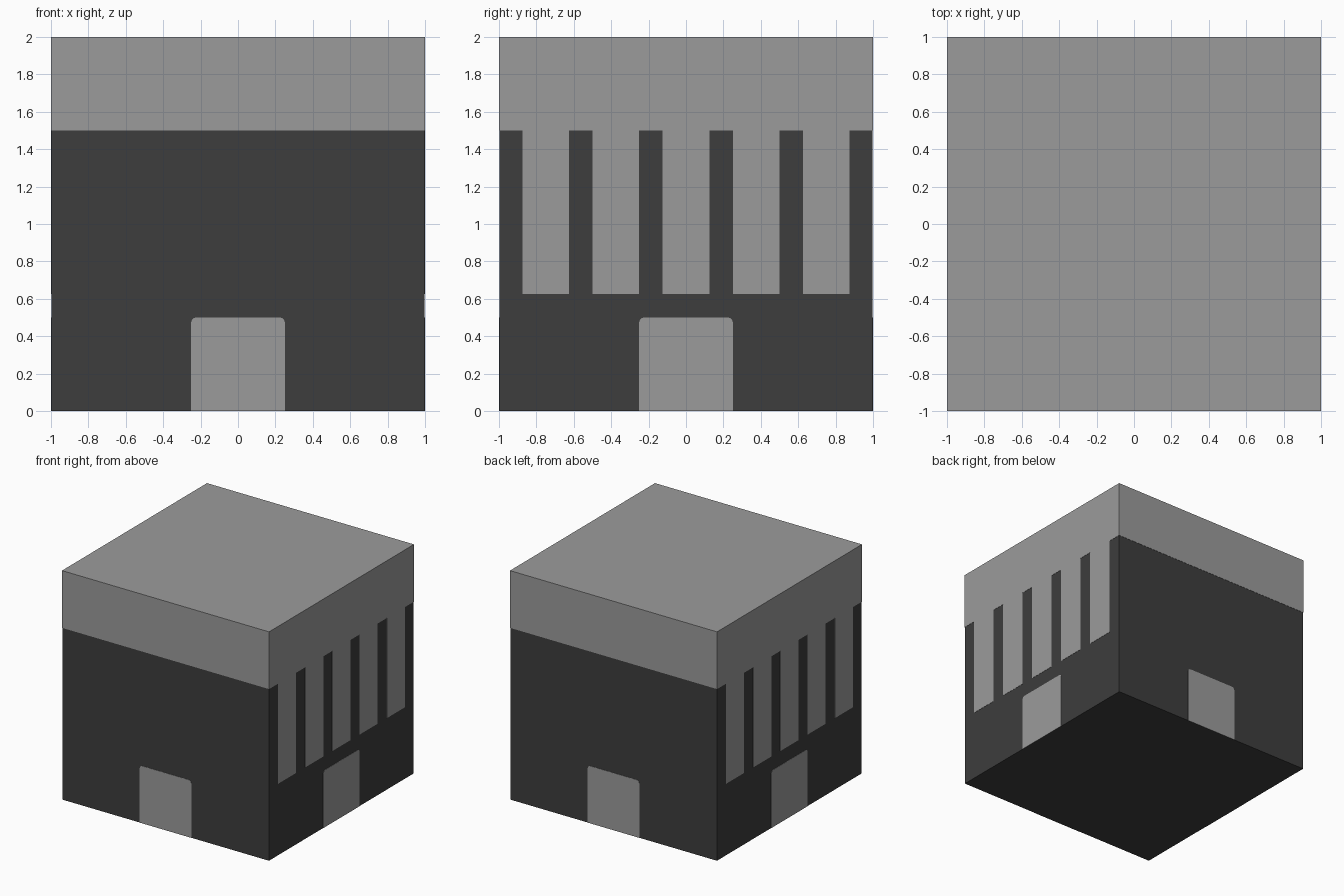
import bpy, bmesh, math
from mathutils import Matrix

if "Cube" in bpy.data.objects:
    bpy.data.objects.remove(bpy.data.objects["Cube"])


def material(name, v):
    m = bpy.data.materials.new(name)
    m.diffuse_color = (v, v, v, 1)
    m.use_nodes = True
    m.node_tree.nodes["Principled BSDF"].inputs["Base Color"].default_value = m.diffuse_color
    return m


LIGHT = material("light grey", 0.33)
DARK = material("dark grey", 0.047)
SKIN = 0.002  # thickness of the inlaid plates


def finish(bm, name, mat):
    bmesh.ops.recalc_face_normals(bm, faces=bm.faces)
    me = bpy.data.meshes.new(name)
    bm.to_mesh(me)
    bm.free()
    me.materials.append(mat)
    ob = bpy.data.objects.new(name, me)
    bpy.context.collection.objects.link(ob)
    return ob


def block(name, half, z0, z1, mat):
    bm = bmesh.new()
    bmesh.ops.create_cube(bm, size=1, matrix=Matrix.Translation((0, 0, (z0 + z1) / 2))
                          @ Matrix.Diagonal((2 * half, 2 * half, z1 - z0, 1)))
    return finish(bm, name, mat)


def plate(name, outline, turn):
    """Thin plate on the front face (outline in x, z), turned about z."""
    bm = bmesh.new()
    face = bm.faces.new([bm.verts.new((x, -1, z)) for x, z in outline])
    out = bmesh.ops.extrude_face_region(bm, geom=[face], use_keep_orig=True)
    moved = [v for v in out["geom"] if isinstance(v, bmesh.types.BMVert)]
    bmesh.ops.translate(bm, verts=moved, vec=(0, SKIN, 0))
    bm.transform(Matrix.Rotation(turn, 4, 'Z'))
    return finish(bm, name, LIGHT)


# Dark lower body and light roof slab
block("body", 1 - SKIN, 0, 1.5, DARK)
block("roof", 1, 1.5, 2, LIGHT)

# Door outline with slightly rounded upper corners
R = 0.025
door = [(-0.25, 0), (0.25, 0)]
for cx, start in ((0.25 - R, 0), (-0.25 + R, 90)):
    for i in range(4):
        a = math.radians(start + 30 * i)
        door.append((cx + R * math.cos(a), 0.5 - R + R * math.sin(a)))

# A door on all four sides
for i, side in enumerate(("front", "right", "back", "left")):
    plate(side + "_door", door, i * math.pi / 2)

# Five tall windows on the right and left sides
for side, turn in (("right", math.pi / 2), ("left", -math.pi / 2)):
    for k in range(-2, 3):
        c = k * 0.375
        plate(side + "_window", [(c - 0.125, 0.625), (c + 0.125, 0.625),
                                 (c + 0.125, 1.5), (c - 0.125, 1.5)], turn)
